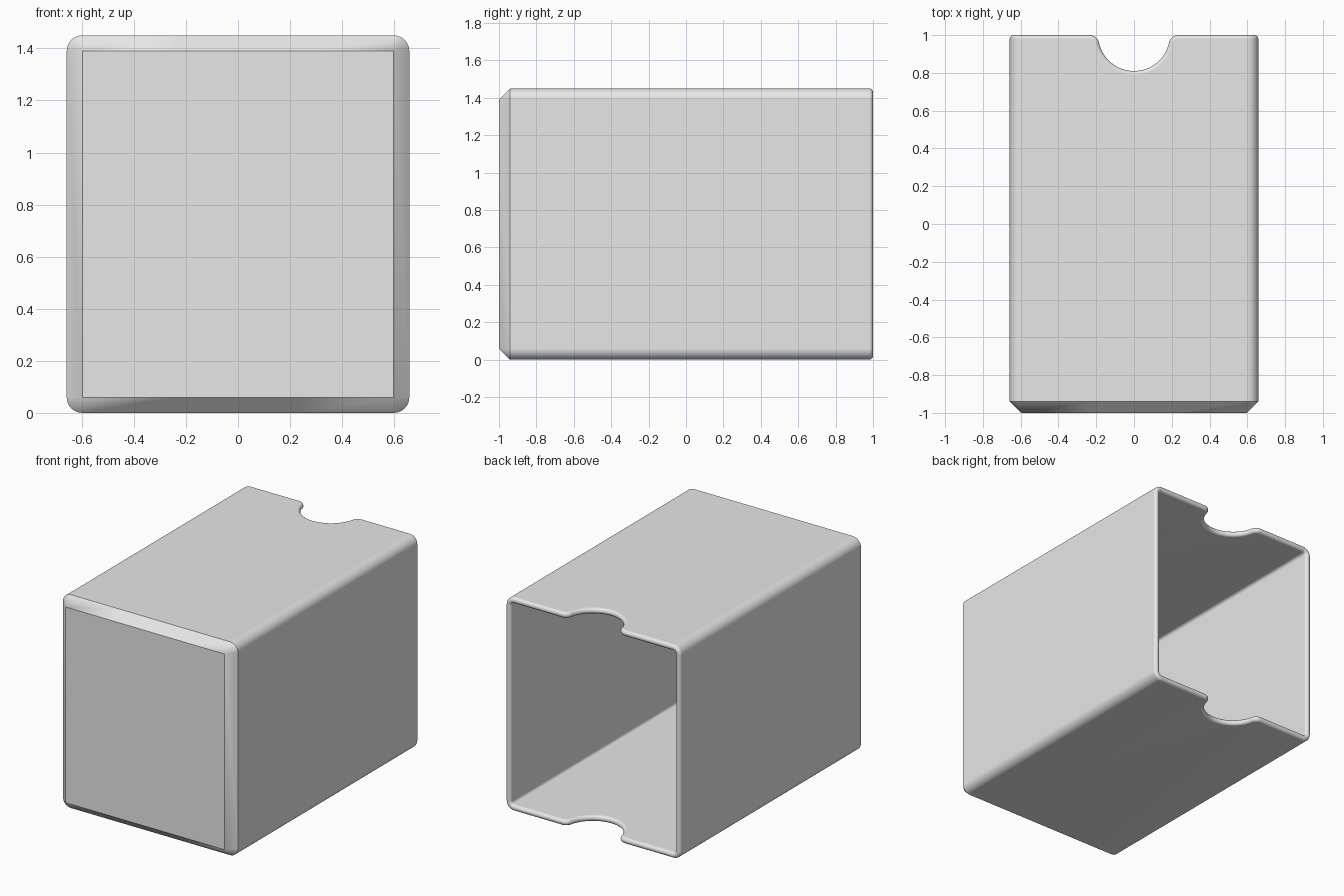
import bpy, bmesh
from math import sin, cos, asin, pi, sqrt
from mathutils import Vector

old = bpy.data.objects.get("Cube")
if old:
    bpy.data.objects.remove(old, do_unlink=True)

HALF_W, HEIGHT, BACK = 0.658, 1.45, 1.0
HALF_H = HEIGHT / 2
EDGE = 0.06            # corner radius and front chamfer
WALL = 0.04
NOTCH, FILLET = 0.19, 0.05
HALF = WALL / 2

def arc(start, end, steps):
    return [start + (end - start) * i / steps for i in range(steps + 1)]

# Quarter of the rim, from the notch centre to the side wall:
# (point at mid wall, outward wall normal, direction off the rim)
tilt = asin(FILLET / (NOTCH + FILLET))
fillet_x = sqrt((NOTCH + FILLET) ** 2 - FILLET ** 2)
up, back = Vector((0, 0, 1)), Vector((0, 1, 0))
quarter = []
for a in arc(-pi / 2, -tilt, 16):
    u = Vector((cos(a), sin(a), 0))
    quarter.append((Vector((0, BACK, HALF_H - HALF)) + u * NOTCH, up, -u))
for a in arc(pi - tilt, pi / 2, 8):
    u = Vector((cos(a), sin(a), 0))
    centre = Vector((fillet_x, BACK - FILLET, HALF_H - HALF))
    quarter.append((centre + u * FILLET, up, u))
for a in arc(pi / 2, 0, 8):
    n = Vector((cos(a), 0, sin(a)))
    centre = Vector((HALF_W - EDGE, BACK, HALF_H - EDGE))
    quarter.append((centre + n * (EDGE - HALF), n, back))

# Mirror the quarter around the whole opening
path = []
for sx, sz, flip in ((1, 1, False), (1, -1, True), (-1, -1, False), (-1, 1, True)):
    mirror = Vector((sx, 1, sz))
    part = [tuple(v * mirror for v in item) for item in quarter]
    path += part[::-1] if flip else part

def clamp(v, limit):
    return max(-limit, min(limit, v))

# Rings from the front panel, along the outside, over the rim, to the inner floor
rim = [[p + d * HALF * (cos(a) - 1) + n * HALF * sin(a) for p, n, d in path]
       for a in arc(pi / 2, -pi / 2, 8)]
outer = [Vector((v.x, -BACK + EDGE, v.z)) for v in rim[0]]
front = [Vector((clamp(v.x, HALF_W - EDGE), -BACK, clamp(v.z, HALF_H - EDGE)))
         for v in outer]
floor = [Vector((v.x, -BACK + WALL, v.z)) for v in rim[-1]]

bm = bmesh.new()
rings = [[bm.verts.new(v + up * HALF_H) for v in ring]
         for ring in [front, outer] + rim + [floor]]
for r1, r2 in zip(rings, rings[1:]):
    for i in range(len(r1)):
        bm.faces.new((r1[i - 1], r1[i], r2[i], r2[i - 1]))
bm.faces.new(rings[0])
bm.faces.new(rings[-1])
bmesh.ops.remove_doubles(bm, verts=bm.verts, dist=0.0001)
bmesh.ops.recalc_face_normals(bm, faces=bm.faces)

mesh = bpy.data.meshes.new("box_sleeve")
bm.to_mesh(mesh)
bm.free()
sleeve = bpy.data.objects.new("box_sleeve", mesh)
bpy.context.collection.objects.link(sleeve)

# Plain grey material
grey = bpy.data.materials.new("light_grey")
grey.use_nodes = True
colour = (0.8, 0.8, 0.8, 1)
grey.diffuse_color = colour
for node in grey.node_tree.nodes:
    if node.type == 'BSDF_PRINCIPLED':
        node.inputs["Base Color"].default_value = colour
mesh.materials.append(grey)

# Smooth rounded edges, crisp front chamfer
bpy.ops.object.select_all(action='DESELECT')
sleeve.select_set(True)
bpy.context.view_layer.objects.active = sleeve
bpy.ops.object.shade_smooth_by_angle(angle=pi / 6)
weighted = sleeve.modifiers.new("weighted_normals", 'WEIGHTED_NORMAL')
weighted.keep_sharp = True
